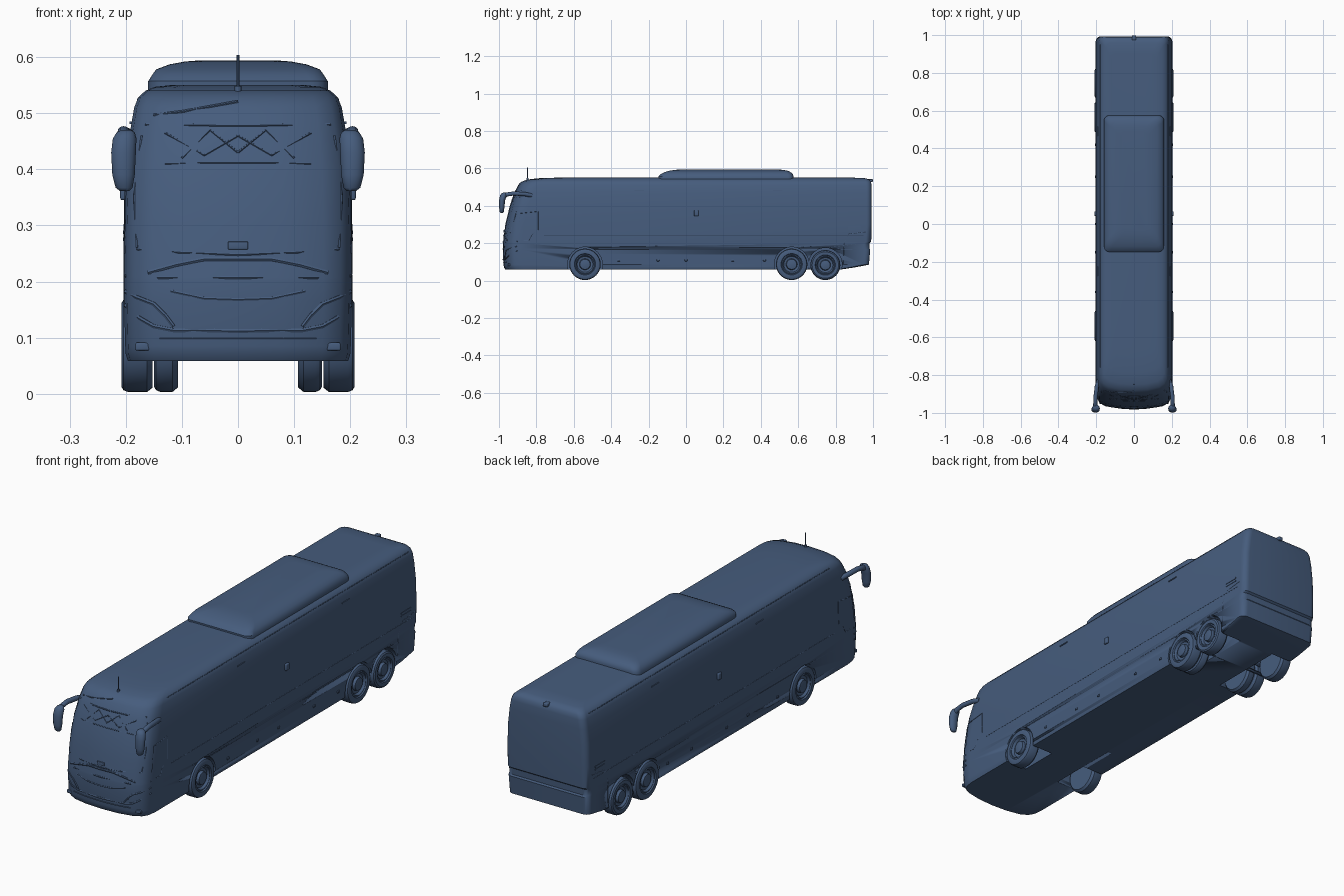
import bpy, bmesh, math
from mathutils import Matrix, Vector

old = bpy.data.objects.get("Cube")
if old:
    bpy.data.objects.remove(old, do_unlink=True)

paint = bpy.data.materials.new("slate_blue")
paint.use_nodes = True
paint.diffuse_color = (0.061, 0.108, 0.205, 1)
paint.node_tree.nodes["Principled BSDF"].inputs["Base Color"].default_value = paint.diffuse_color


def finish(name, bm, angle=35):
    bmesh.ops.recalc_face_normals(bm, faces=bm.faces)
    mesh = bpy.data.meshes.new(name)
    bm.to_mesh(mesh)
    bm.free()
    mesh.materials.append(paint)
    ob = bpy.data.objects.new(name, mesh)
    bpy.context.collection.objects.link(ob)
    bpy.ops.object.select_all(action='DESELECT')
    ob.select_set(True)
    bpy.context.view_layer.objects.active = ob
    bpy.ops.object.shade_smooth_by_angle(angle=math.radians(angle))
    return ob


def loft(name, rings, angle=35):
    """Skin closed rings of equal length and cap both ends."""
    bm = bmesh.new()
    rows = [[bm.verts.new(p) for p in ring] for ring in rings]
    n = len(rows[0])
    for a, b in zip(rows, rows[1:]):
        for i in range(n):
            j = (i + 1) % n
            bm.faces.new((a[i], a[j], b[j], b[i]))
    bm.faces.new(rows[0])
    bm.faces.new(rows[-1])
    return finish(name, bm, angle)


def tube(name, points, radius, sides=8):
    """Round bar through a list of points."""
    pts = [Vector(p) for p in points]
    rings = []
    for i, p in enumerate(pts):
        d = (pts[min(i + 1, len(pts) - 1)] - pts[max(i - 1, 0)]).normalized()
        u = d.cross(Vector((0, 0, 1)) if abs(d.z) < 0.9 else Vector((0, 1, 0))).normalized()
        v = d.cross(u)
        rings.append([p + radius * (math.cos(t) * u + math.sin(t) * v)
                      for t in (2 * math.pi * k / sides for k in range(sides))])
    return loft(name, rings)


def box(name, centre, size, bevel=0.0):
    bm = bmesh.new()
    bmesh.ops.create_cube(bm, size=1)
    bmesh.ops.scale(bm, vec=size, verts=bm.verts)
    bmesh.ops.translate(bm, vec=centre, verts=bm.verts)
    if bevel:
        bmesh.ops.bevel(bm, geom=bm.edges[:], offset=bevel, segments=3,
                        profile=0.5, affect='EDGES')
    return finish(name, bm)


# Body levels: height, half width, front, rear
LEVELS = [(.058, .196, -.965, .82), (.07, .2, -.973, .9), (.085, .201, -.976, .978),
          (.165, .203, -.979, .985), (.172, .203, -.979, .98), (.2, .203, -.979, .981),
          (.207, .203, -.978, .99), (.3, .203, -.966, .993), (.4, .2, -.942, .993),
          (.47, .192, -.917, .993), (.51, .185, -.897, .992), (.528, .178, -.88, .989),
          (.54, .165, -.85, .98), (.547, .148, -.79, .96), (.55, .12, -.7, .9)]
BOW = [(0, 0), (.4, .004), (.75, .018), (.9, .036), (.975, .06), (1, .1)]


def lerp(table, key, col):
    for a, b in zip(table, table[1:]):
        if key <= b[0]:
            return a[col] + (b[col] - a[col]) * (key - a[0]) / (b[0] - a[0])
    return table[-1][col]


def on_front(x, z):
    w = lerp(LEVELS, z, 1)
    return (x, lerp(LEVELS, z, 2) + lerp(BOW, abs(x) / w, 1), z)


def body_ring(z, w, front, rear):
    r = 0.028
    half = [(w * f, front + d) for f, d in BOW]
    half += [(w - r + r * math.cos(t), rear - r + r * math.sin(t))
             for t in (math.pi / 2 * k / 5 for k in range(6))]
    return [(x, y, z) for x, y in half] + [(-x, y, z) for x, y in half[:0:-1]]


body = loft("coach_body", [body_ring(*lv) for lv in LEVELS])

# Wheel arches
AXLES = [("front", -.54, .084, False), ("drive", .565, .084, True), ("tag", .745, .08, False)]
for name, y, radius, dual in AXLES:
    for s in (-1, 1):
        bm = bmesh.new()
        turn = Matrix.Translation((s * .17, y, .086)) @ Matrix.Rotation(math.pi / 2, 4, 'Y')
        bmesh.ops.create_cone(bm, cap_ends=True, segments=48, radius1=radius + .009,
                              radius2=radius + .009, depth=.16, matrix=turn)
        cutter = finish("arch_cutter", bm)
        cutter.hide_render = True
        cut = body.modifiers.new("arch", 'BOOLEAN')
        cut.operation = 'DIFFERENCE'
        cut.solver = 'EXACT'
        cut.object = cutter
        bpy.context.view_layer.objects.active = body
        bpy.ops.object.modifier_apply(modifier=cut.name)
        bpy.data.objects.remove(cutter, do_unlink=True)


# Wheels: turned profile of (distance from the side, share of the radius)
def wheel(name, side, y, radius, outer, width):
    profile = [(width, .55), (width, .9), (width - .01, 1), (.012, 1), (.004, .96),
               (0, .88), (.001, .68), (.006, .64), (.004, .58), (.014, .5), (.016, .36),
               (.004, .32), (.002, .2), (.001, .05)]
    rings = []
    for d, share in profile:
        rings.append([(side * (outer - d), y + radius * share * math.cos(t),
                       radius + .003 + radius * share * math.sin(t))
                      for t in (2 * math.pi * k / 40 for k in range(40))])
    return loft(name, rings)


for name, y, radius, dual in AXLES:
    for s, label in ((-1, "right"), (1, "left")):
        wheel(f"{label}_{name}_wheel", s, y, radius, .208, .056)
        if dual:
            wheel(f"{label}_{name}_inner_wheel", s, y, radius, .15, .043)


# Roof air conditioner
def rounded_ring(z, w, front, rear, r):
    ring = []
    for cx, cy, start in ((w - r, rear - r, 0), (r - w, rear - r, 1),
                          (r - w, front + r, 2), (w - r, front + r, 3)):
        for k in range(5):
            t = math.pi / 2 * (start + k / 4)
            ring.append((cx + r * math.cos(t), cy + r * math.sin(t), z))
    return ring


loft("roof_air_unit", [rounded_ring(*lv) for lv in (
    (.54, .16, -.148, .575, .03), (.557, .16, -.148, .575, .03), (.568, .153, -.138, .572, .03),
    (.578, .146, -.118, .562, .03), (.587, .122, -.09, .545, .03), (.592, .095, -.06, .52, .03),
    (.594, .07, -.03, .49, .03))])

# Door mirrors, side trim and small side fittings
for s, label in ((-1, "right"), (1, "left")):
    tube(f"{label}_mirror_arm", [(s * .186, -.825, .455), (s * .197, -.86, .462),
                                 (s * .204, -.92, .466), (s * .205, -.96, .46),
                                 (s * .204, -.982, .44)], .011, 12)
    loft(f"{label}_mirror_head", [
        [(s * cx + a * math.cos(t), cy + b * math.sin(t), z)
         for t in (2 * math.pi * k / 16 for k in range(16))]
        for z, cx, cy, a, b in ((.361, .202, -.985, .008, .006), (.367, .203, -.985, .015, .011),
                                (.39, .204, -.985, .02, .014), (.43, .204, -.983, .022, .016),
                                (.455, .202, -.976, .021, .018), (.466, .2, -.972, .016, .015),
                                (.47, .199, -.97, .008, .008))], 50)

    def on_side(y, z):
        return (s * (lerp(LEVELS, z, 1) - .0005), y, z)

    def side_line(part, points):
        tube(f"{label}_{part}", [on_side(*p) for p in points], .0018, 6)

    side_line("waist_line", [(-.76, .24), (.95, .24)])
    side_line("roof_gutter", [(-.76, .525), (.95, .525)])
    side_line("door_window", [(-.9, .25), (-.885, .36), (-.79, .37), (-.79, .27), (-.82, .25),
                              (-.84, .215), (-.87, .215)])
    side_line("rear_panel_seam", [(.84, .09), (.845, .2), (.87, .25), (.96, .26)])
    for z in (.275, .288):
        box(f"{label}_rear_vent", (s * .202, .9, z), (.006, .07, .006))
    box(f"{label}_side_camera", (s * .204, .055, .36), (.012, .024, .03), .004)
    for y in (-.36, -.15, 0, .25, .42):
        box(f"{label}_marker_lamp", (s * .203, y, .108), (.005, .014, .01), .002)
    for y in (-.25, .49):
        box(f"{label}_upper_vent", (s * .19, y, .483), (.006, .05, .005))

    # Front corner details
    def front_line(part, points, radius=.0025):
        tube(f"{label}_{part}", [on_front(s * x, z) for x, z in points], radius, 6)

    front_line("headlight_upper_edge", [(.2, .182), (.18, .172), (.15, .16), (.13, .14), (.115, .12)], .004)
    front_line("headlight_lower_edge", [(.2, .158), (.175, .135), (.15, .12), (.115, .113), (0, .112)], .004)
    front_line("windscreen_side_edge", [(.18, .26), (.185, .35), (.172, .46)])
    front_line("windscreen_lower_edge", [(.18, .258), (.1, .252), (0, .248)])
    front_line("front_trim", [(.2, .21), (.14, .207), (0, .207)], .003)
    front_line("lower_wiper", [(.16, .216), (.11, .23), (.06, .24), (0, .24)], .004)
    front_line("grille_bar", [(.12, .183), (.06, .17), (0, .168)], .003)
    front_line("visor_edge", [(.165, .48), (.08, .479), (0, .478)])
    front_line("visor_lower_edge", [(.13, .41), (.06, .412), (0, .412)], .0018)
    front_line("visor_brace", [(.13, .465), (.06, .425), (0, .46)], .002)
    front_line("visor_counter_brace", [(.1, .42), (.05, .47), (0, .43)], .002)
    lamp = on_front(s * .17, .084)
    box(f"{label}_fog_lamp", lamp, (.026, .012, .014), .003)

# Bumper, wiper, aerial and rear camera
tube("bumper_seam", [on_front(x / 100, .098) for x in range(-14, 15, 4)], .002, 6)
box("dash_sensor", on_front(0, .264), (.036, .008, .014), .002)
tube("upper_wiper", [on_front(x, z) for x, z in ((0, .521), (-.05, .512), (-.1, .503), (-.15, .497))], .003)
tube("aerial", [(0, -.847, .53), (0, -.847, .57), (0, -.847, .604)], .0025)
tube("aerial_base", [(0, -.847, .53), (0, -.847, .548)], .006, 12)
box("rear_camera", (0, .986, .535), (.022, .026, .016), .004)
